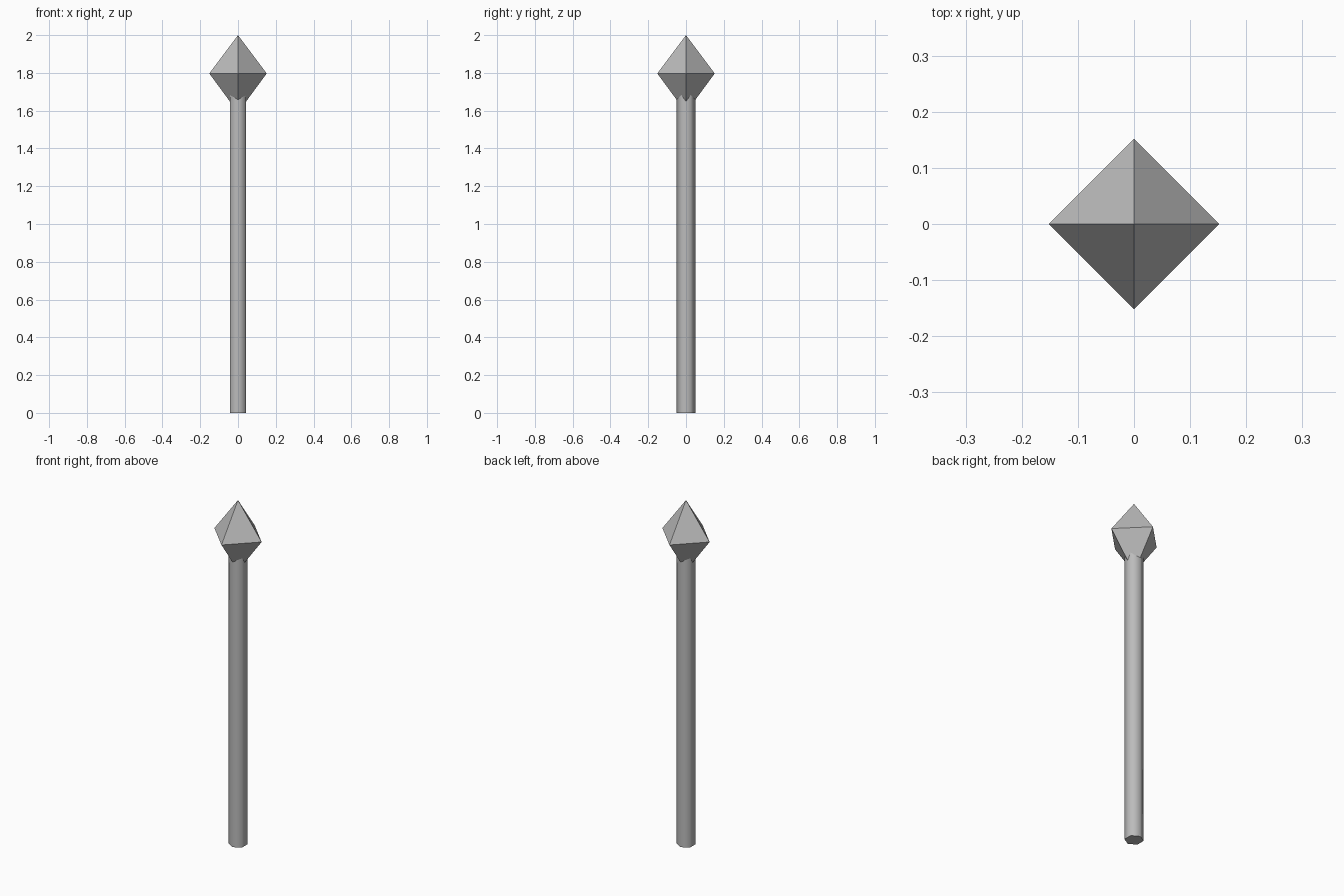
import bpy
import math

cube = bpy.data.objects.get("Cube")
if cube:
    bpy.data.objects.remove(cube, do_unlink=True)

# One plain grey for the whole model
grey = bpy.data.materials.new("grey")
grey.use_nodes = True
colour = (0.5, 0.5, 0.5, 1)
grey.diffuse_color = colour
grey.node_tree.nodes["Principled BSDF"].inputs["Base Color"].default_value = colour


def finish(name):
    obj = bpy.context.object
    obj.name = obj.data.name = name
    obj.data.materials.append(grey)
    return obj


# Six-sided shaft with corners facing front and back, ending inside the head
SHAFT_TOP = 1.72
bpy.ops.mesh.primitive_cylinder_add(
    vertices=6, radius=0.05, depth=SHAFT_TOP, location=(0, 0, SHAFT_TOP / 2))
finish("shaft")
bpy.ops.object.shade_smooth_by_angle(angle=math.radians(75))

# Flat-faced octahedral head: a four-sided ring with a point above and below
HEAD_Z, HEAD_RADIUS = 1.797, 0.152
ring = [(HEAD_RADIUS * x, HEAD_RADIUS * y, HEAD_Z)
        for x, y in ((1, 0), (0, 1), (-1, 0), (0, -1))]
verts = ring + [(0, 0, 2), (0, 0, 1.59)]
faces = []
for i in range(4):
    j = (i + 1) % 4
    faces += [(i, j, 4), (j, i, 5)]
mesh = bpy.data.meshes.new("head")
mesh.from_pydata(verts, [], faces)
head = bpy.data.objects.new("head", mesh)
bpy.context.collection.objects.link(head)
bpy.context.view_layer.objects.active = head
finish("head")
